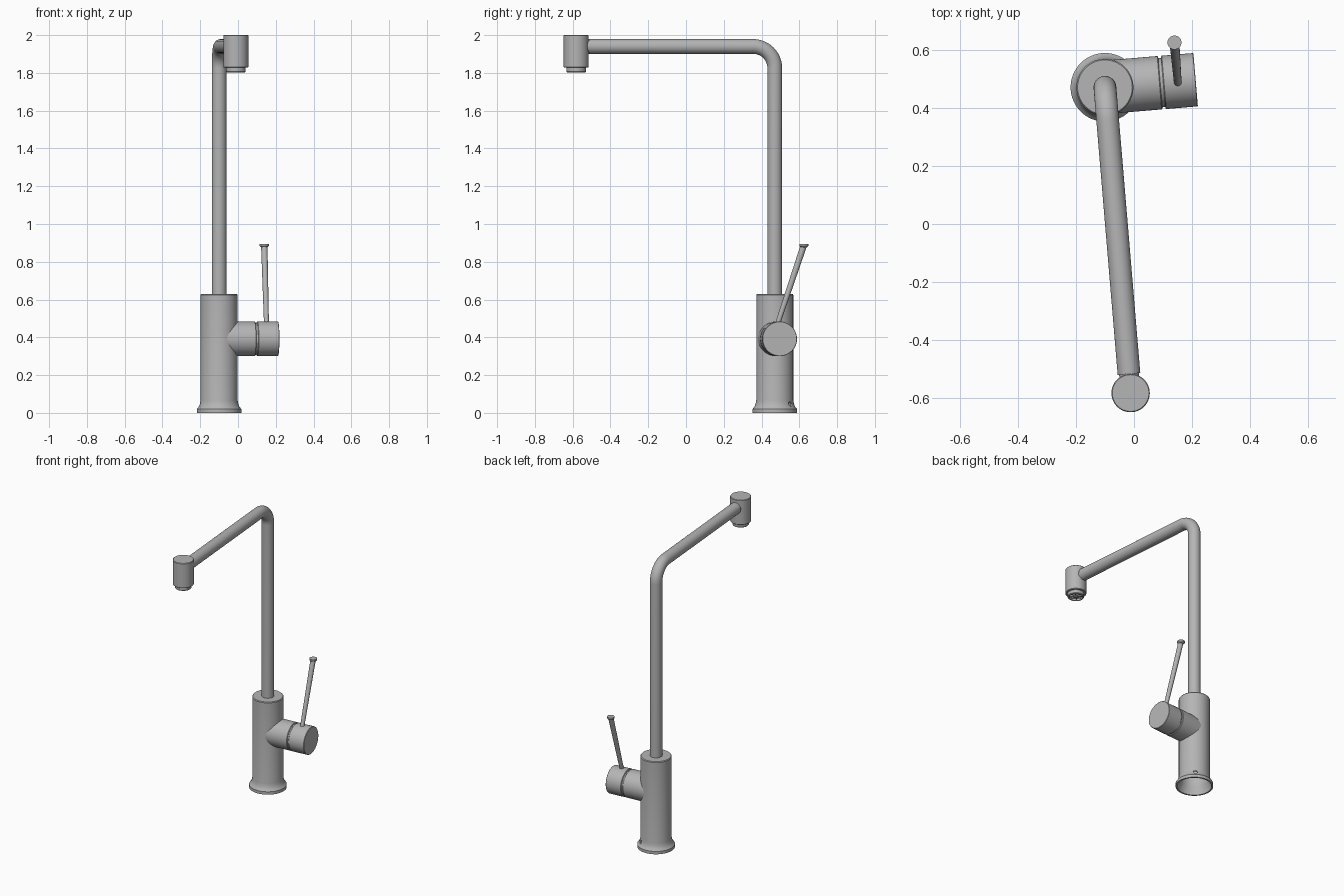
import bpy
import bmesh
from math import cos, sin, pi, radians
from mathutils import Vector, Matrix

cube = bpy.data.objects.get("Cube")
if cube:
    bpy.data.objects.remove(cube, do_unlink=True)

steel = bpy.data.materials.new("brushed steel")
steel.use_nodes = True
GREY = (0.46, 0.46, 0.46, 1)
steel.diffuse_color = GREY
steel.node_tree.nodes["Principled BSDF"].inputs["Base Color"].default_value = GREY

# The whole tap is turned slightly about its column
TURN = Matrix.Rotation(radians(4.8), 4, "Z")
COLUMN = Vector((-0.10, 0.47, 0))
FORWARD = TURN @ Vector((0, -1, 0))
SIDE = TURN @ Vector((1, 0, 0))
UP = Vector((0, 0, 1))


def finish(name, bm):
    bmesh.ops.recalc_face_normals(bm, faces=bm.faces)
    mesh = bpy.data.meshes.new(name)
    bm.to_mesh(mesh)
    bm.free()
    obj = bpy.data.objects.new(name, mesh)
    bpy.context.collection.objects.link(obj)
    mesh.materials.append(steel)
    bpy.ops.object.select_all(action="DESELECT")
    obj.select_set(True)
    bpy.context.view_layer.objects.active = obj
    bpy.ops.object.shade_smooth_by_angle(angle=radians(30))
    return obj


def lathe(name, profile, origin, axis=UP, sides=64):
    """Revolve (radius, height) points around an axis; radius 0 closes an end."""
    bm = bmesh.new()
    place = Matrix.Translation(origin) @ UP.rotation_difference(axis).to_matrix().to_4x4()
    rings = []
    for r, h in profile:
        count = sides if r else 1
        rings.append([bm.verts.new(place @ Vector((r * cos(2 * pi * i / sides),
                                                  r * sin(2 * pi * i / sides), h)))
                      for i in range(count)])
    for a, b in zip(rings, rings[1:]):
        for i in range(sides):
            j = (i + 1) % sides
            corners = [a[i % len(a)], a[j % len(a)], b[j % len(b)], b[i % len(b)]]
            bm.faces.new(list(dict.fromkeys(corners)))
    return finish(name, bm)


def tube(name, path, radius, sides=40):
    """Sweep a round section along a path lying in the vertical spout plane."""
    bm = bmesh.new()
    rings = []
    for k, p in enumerate(path):
        tangent = (path[min(k + 1, len(path) - 1)] - path[max(k - 1, 0)]).normalized()
        out = SIDE.cross(tangent)
        rings.append([bm.verts.new(p + radius * (SIDE * cos(2 * pi * i / sides)
                                                 + out * sin(2 * pi * i / sides)))
                      for i in range(sides)])
    for a, b in zip(rings, rings[1:]):
        for i in range(sides):
            j = (i + 1) % sides
            bm.faces.new((a[i], a[j], b[j], b[i]))
    bm.faces.new(rings[0])
    bm.faces.new(rings[-1])
    return finish(name, bm)


# Hollow column with a flared foot
column = lathe("column_body", [
    (0, 0.60), (0.086, 0.60), (0.086, 0.08), (0.092, 0.05), (0.105, 0.02), (0.108, 0),
    (0.118, 0), (0.118, 0.02), (0.113, 0.026), (0.107, 0.034), (0.102, 0.047),
    (0.098, 0.065), (0.098, 0.625), (0.094, 0.63), (0, 0.63)], COLUMN)

# Small drain hole through the foot
hole_dir = Vector((cos(radians(54)), sin(radians(54)), 0))
cutter = lathe("drain_hole_cutter", [(0, 0), (0.012, 0), (0.012, 0.1), (0, 0.1)],
               COLUMN + hole_dir * 0.06 + UP * 0.046, hole_dir, 24)
cutter.hide_render = True
cutter.hide_set(True)
cut = column.modifiers.new("drain hole", "BOOLEAN")
cut.operation = "DIFFERENCE"
cut.solver = "EXACT"
cut.object = cutter

# Spout pipe: riser, bend and horizontal arm
TOP, BEND, REACH = 1.94, 0.115, 1.055
path = [COLUMN + UP * 0.61]
for k in range(17):
    a = pi / 2 * k / 16
    path.append(COLUMN + FORWARD * BEND * (1 - cos(a)) + UP * (TOP - BEND + BEND * sin(a)))
path.append(COLUMN + FORWARD * (REACH - 0.066) + UP * TOP)
tube("spout_pipe", path, 0.039)

# Narrow neck joining the pipe to the outlet head
lathe("spout_neck", [(0, 0), (0.034, 0), (0.034, 0.05), (0, 0.05)],
      COLUMN + FORWARD * (REACH - 0.08) + UP * TOP, FORWARD, 40)

# Outlet head, with a recessed aerator below
outlet = COLUMN + FORWARD * REACH
lathe("outlet_head", [(0, 1.828), (0.063, 1.828), (0.066, 1.831), (0.066, 1.997),
                      (0.063, 2.0), (0, 2.0)], outlet)
lathe("aerator_ring", [(0, 1.818), (0.042, 1.818), (0.042, 1.803), (0.049, 1.803),
                       (0.052, 1.807), (0.052, 1.835), (0, 1.835)], outlet)
lathe("aerator_hub", [(0, 1.808), (0.014, 1.808), (0.014, 1.822), (0, 1.822)], outlet, UP, 32)
bm = bmesh.new()
for k in range(4):
    bmesh.ops.create_cube(bm, size=1, matrix=Matrix.Translation(outlet + UP * 1.815)
                          @ Matrix.Rotation(pi * k / 4, 4, "Z")
                          @ Matrix.Diagonal((0.086, 0.005, 0.012, 1)))
finish("aerator_ribs", bm)

# Side mixer barrel and turning cap, separated by a groove
mixer = COLUMN + UP * 0.392
lathe("mixer_barrel", [(0, 0.03), (0.092, 0.03), (0.092, 0.188), (0.089, 0.191), (0, 0.191)],
      mixer, SIDE)
lathe("mixer_groove", [(0, 0.18), (0.085, 0.18), (0.085, 0.21), (0, 0.21)], mixer, SIDE)
lathe("mixer_cap", [(0, 0.201), (0.089, 0.201), (0.092, 0.204), (0.092, 0.311),
                    (0.090, 0.313), (0, 0.313)], mixer, SIDE)

# Leaning lever with a flared flat tip
foot = Vector((0.151, 0.481, 0.46))
tip = Vector((0.139, 0.624, 0.888))
length = (tip - foot).length
lathe("lever_rod", [(0, 0), (0.013, 0), (0.017, length), (0, length)],
      foot, (tip - foot).normalized(), 32)
lathe("lever_tip", [(0, -0.016), (0.017, -0.012), (0.024, -0.004), (0.024, 0.006), (0, 0.006)],
      tip, UP, 32)
